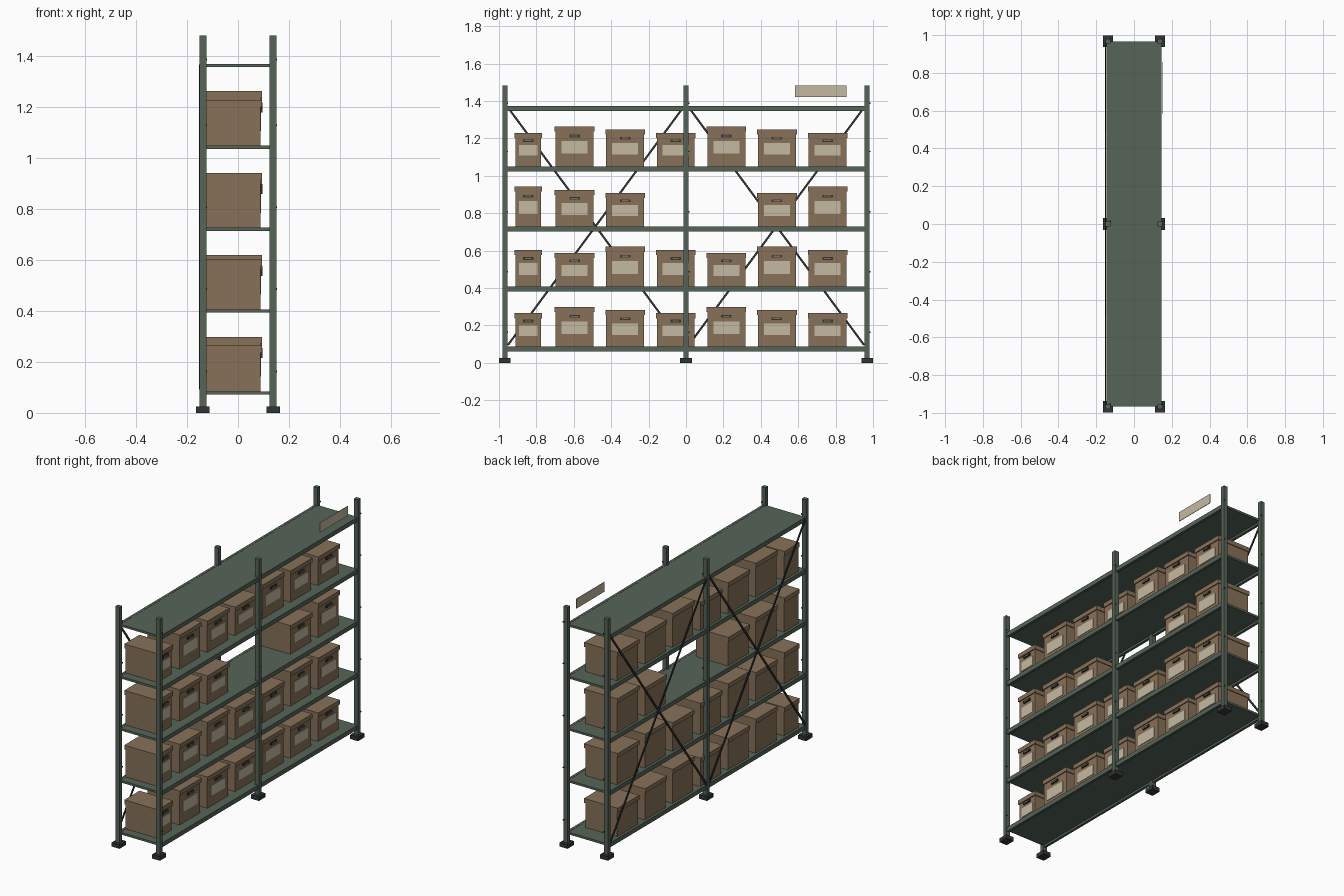
import bpy, math
from mathutils import Vector

if "Cube" in bpy.data.objects:
    bpy.data.objects.remove(bpy.data.objects["Cube"])


def mat(name, c):
    m = bpy.data.materials.new(name)
    m.diffuse_color = (*c, 1)
    m.use_nodes = True
    m.node_tree.nodes["Principled BSDF"].inputs["Base Color"].default_value = m.diffuse_color
    return m


GREEN = mat("green_steel", (0.093, 0.130, 0.098))
CARD = mat("cardboard", (0.245, 0.165, 0.098))
LABEL = mat("paper_label", (0.55, 0.49, 0.36))
DARK = mat("dark_metal", (0.032, 0.036, 0.034))


def box(name, lo, hi, m):
    """Axis-aligned box between two corners."""
    x0, y0, z0 = lo
    x1, y1, z1 = hi
    v = [(x, y, z) for x in (x0, x1) for y in (y0, y1) for z in (z0, z1)]
    f = [(0, 1, 3, 2), (4, 6, 7, 5), (0, 4, 5, 1), (2, 3, 7, 6), (0, 2, 6, 4), (1, 5, 7, 3)]
    me = bpy.data.meshes.new(name)
    me.from_pydata(v, [], f)
    me.materials.append(m)
    o = bpy.data.objects.new(name, me)
    bpy.context.collection.objects.link(o)
    return o


def centred(name, c, s, m):
    return box(name, [a - b / 2 for a, b in zip(c, s)], [a + b / 2 for a, b in zip(c, s)], m)


PX, PY = 0.138, 0.968
SHELVES = [0.085 + 0.3215 * i for i in range(5)]

# Posts with feet and small bolts
for y in (-PY, 0, PY):
    for x in (-PX, PX):
        centred("post", (x, y, 0.752), (0.028, 0.025, 1.462), GREEN)
        centred("foot", (x, y, 0.0125), (0.054, 0.062, 0.025), DARK)
        for z in (0.163, 0.487, 0.808, 1.13, 1.388):
            centred("bolt", (x + 0.012, y + 0.014, z), (0.007, 0.007, 0.007), DARK)

# Shelf decks with front and back beams
for z in SHELVES:
    box("shelf_deck", (-0.142, -0.965, z - 0.013), (0.142, 0.965, z), GREEN)
    for x in (-PX, PX):
        box("shelf_beam", (x - 0.008, -PY, z - 0.026), (x + 0.008, PY, z + 0.001), GREEN)

# Crossed back braces
z0, z1 = 0.095, 1.365
for y0, y1 in ((-0.952, -0.015), (0.015, 0.952)):
    for s in (1, -1):
        dy, dz = y1 - y0, (z1 - z0) * s
        o = centred("cross_brace", (0, 0, 0), (0.006, math.hypot(dy, dz), 0.011), DARK)
        o.location = (-0.150, (y0 + y1) / 2, (z0 + z1) / 2)
        o.rotation_euler = (math.atan2(dz, dy), 0, 0)

# Storage boxes with lid, label and handle
COLUMNS = [(-0.843, 0.148)] + [(-0.596 + 0.2706 * i, 0.212) for i in range(6)]
HEIGHTS = [(0.180, 0.214, 0.197), (0.197, 0.181, 0.214), (0.214, 0.197, 0.180), (0.180, 0.214, 0.197)]
for r, hs in enumerate(HEIGHTS):
    for c, (y, w) in enumerate(COLUMNS):
        if r == 2 and c in (3, 4):
            continue
        z, h = SHELVES[r], hs[c % 3]
        b = w / 2 - 0.005
        box("carton_body", (-0.130, y - b, z), (0.088, y + b, z + h - 0.01), CARD)
        box("carton_lid", (-0.136, y - w / 2, z + h - 0.027), (0.094, y + w / 2, z + h), CARD)
        lw = 0.33 * w
        box("carton_label", (0.088, y - lw, z + 0.32 * h), (0.091, y + lw, z + 0.64 * h), LABEL)
        box("carton_handle", (0.088, y - 0.028, z + 0.73 * h), (0.096, y + 0.028, z + 0.73 * h + 0.014), DARK)
        box("handle_slot", (0.096, y - 0.018, z + 0.73 * h + 0.004), (0.097, y + 0.018, z + 0.73 * h + 0.010), CARD)

# Shelf sign plate
box("sign_plate", (0.149, 0.582, 1.422), (0.152, 0.857, 1.482), LABEL)
